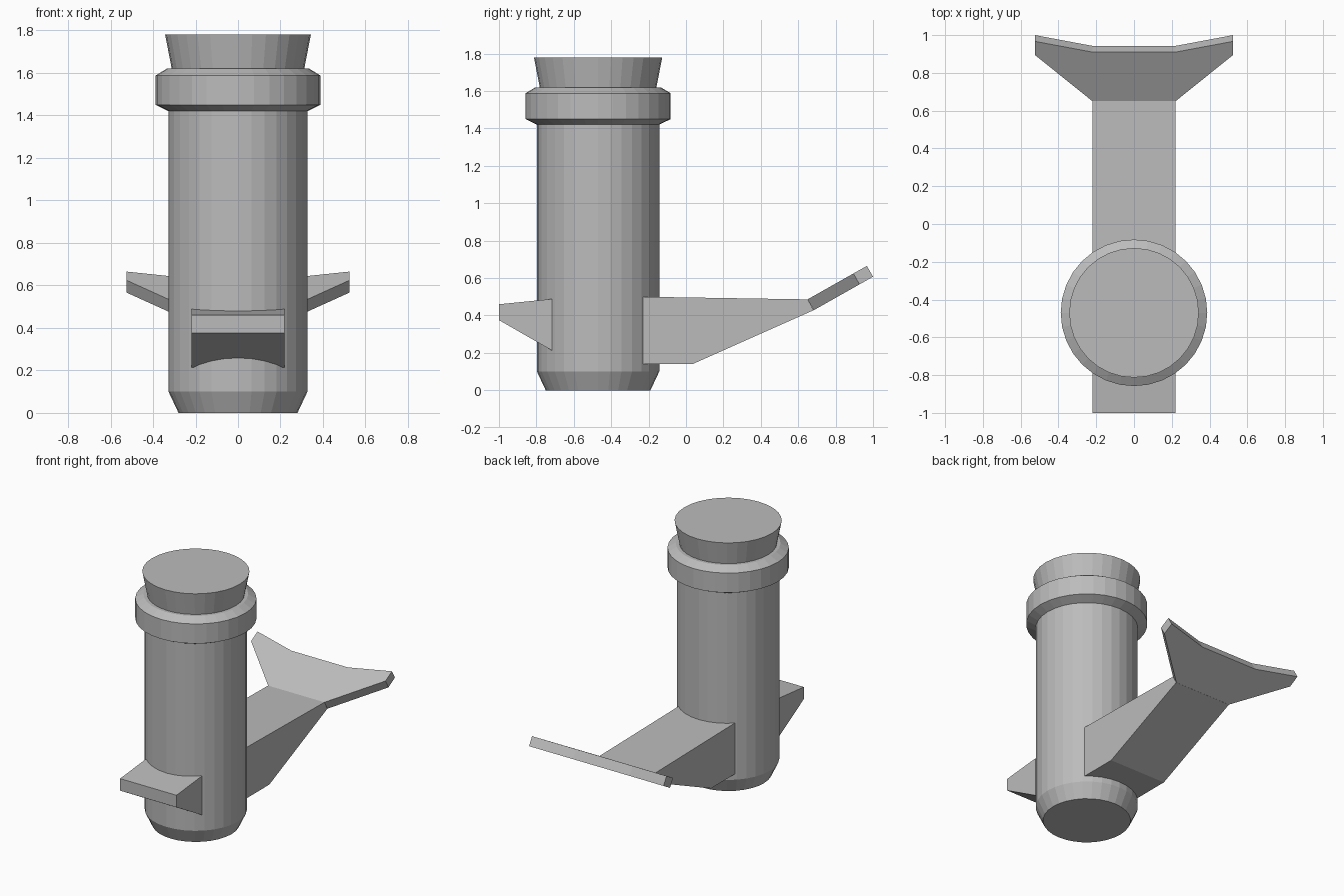
import bpy, bmesh, math

if "Cube" in bpy.data.objects:
    bpy.data.objects.remove(bpy.data.objects["Cube"])

grey = bpy.data.materials.new("plain_grey")
grey.diffuse_color = (0.5, 0.5, 0.5, 1)
grey.use_nodes = True
grey.node_tree.nodes["Principled BSDF"].inputs["Base Color"].default_value = grey.diffuse_color
CY = -0.47      # y of the upright body axis
SIDES = 32
HALF = 0.22     # half width of spout and arm


def finish(name, bm):
    bmesh.ops.recalc_face_normals(bm, faces=bm.faces[:])
    me = bpy.data.meshes.new(name)
    bm.to_mesh(me)
    bm.free()
    me.materials.append(grey)
    ob = bpy.data.objects.new(name, me)
    bpy.context.scene.collection.objects.link(ob)
    return ob


def lathe(name, profile):
    """Closed faceted solid from (radius, z) rings."""
    bm = bmesh.new()
    rings = []
    for r, z in profile:
        rings.append([bm.verts.new((r * math.cos(math.tau * i / SIDES),
                                    CY + r * math.sin(math.tau * i / SIDES), z))
                      for i in range(SIDES)])
    for a, b in zip(rings, rings[1:]):
        for i in range(SIDES):
            j = (i + 1) % SIDES
            bm.faces.new((a[i], a[j], b[j], b[i]))
    bm.faces.new(rings[0])
    bm.faces.new(rings[-1])
    return finish(name, bm)


def prism(name, outline, offset):
    """Closed solid swept from a 3D outline along an offset."""
    bm = bmesh.new()
    a = [bm.verts.new(p) for p in outline]
    b = [bm.verts.new([c + d for c, d in zip(p, offset)]) for p in outline]
    bm.faces.new(a)
    bm.faces.new(b)
    for i in range(len(a)):
        j = (i + 1) % len(a)
        bm.faces.new((a[i], a[j], b[j], b[i]))
    return finish(name, bm)


def side_prism(name, profile):
    return prism(name, [(-HALF, y, z) for y, z in profile], (2 * HALF, 0, 0))


# Upright body with chamfered foot, collar and flared stopper
lathe("body", [(0.28, 0), (0.327, 0.10), (0.327, 1.43)])
lathe("collar", [(0.327, 1.42), (0.388, 1.45), (0.388, 1.588), (0.335, 1.62)])
lathe("stopper", [(0.31, 1.61), (0.343, 1.78)])

# Front spout and tapered rear arm
side_prism("front_spout", [(-1, 0.46), (-0.717, 0.488), (-0.717, 0.213), (-1, 0.375)])
side_prism("rear_arm", [(-0.23, 0.5), (0.65, 0.486), (0.682, 0.428),
                        (0.035, 0.14), (-0.23, 0.14)])

# Tilted tail fin, mirrored outline on a sloping plane
half = [(HALF, 0.65), (0.525, 0.895), (0.525, 0.967), (HALF, 0.91)]
outline = half + [(-x, y) for x, y in reversed(half)]
prism("tail_fin", [(x, y, 0.486 + (y - 0.65) * 0.565) for x, y in outline],
      (0, 0.033, -0.058))
